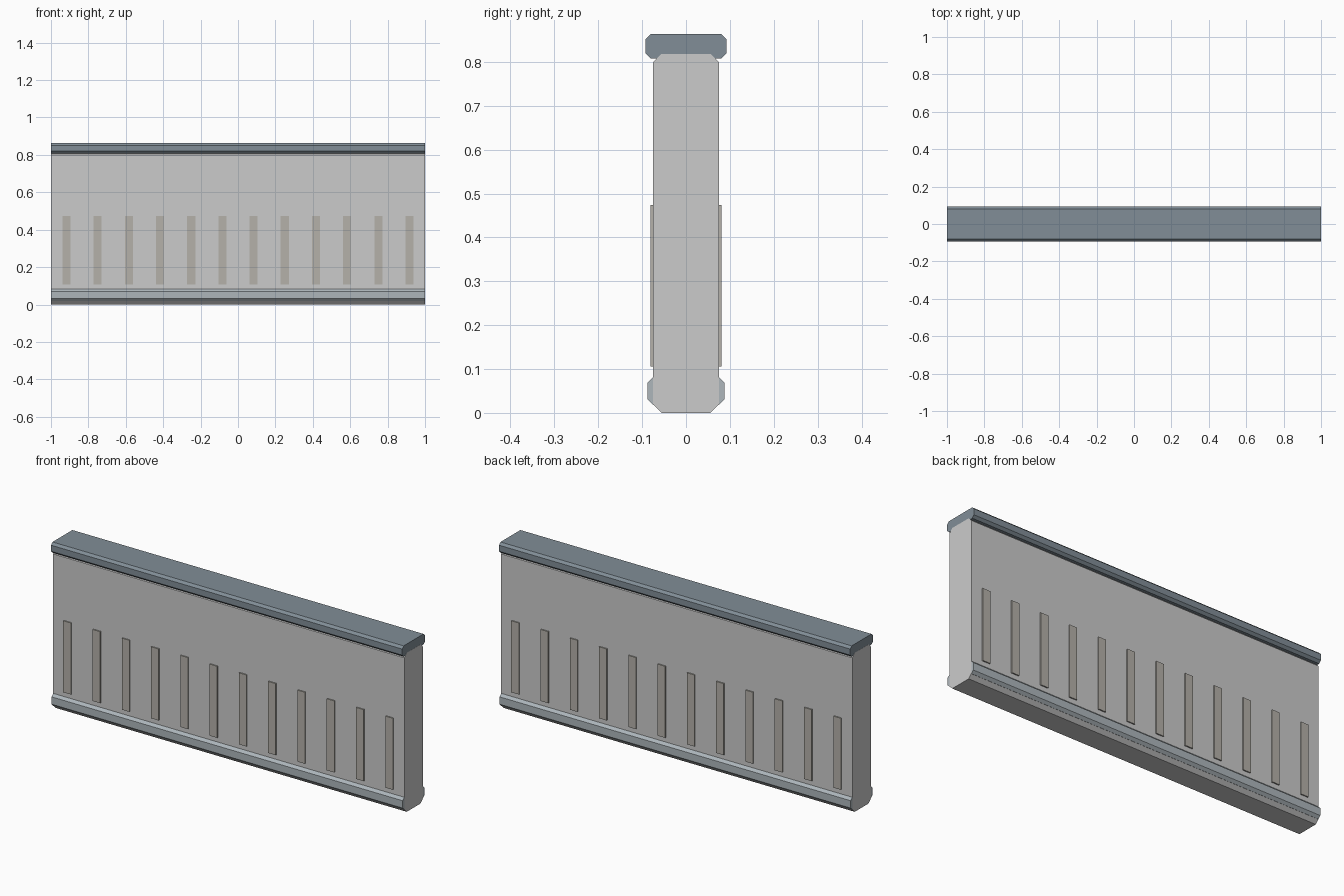
import bpy, bmesh

if "Cube" in bpy.data.objects:
    bpy.data.objects.remove(bpy.data.objects["Cube"])


def material(name, rgb):
    m = bpy.data.materials.new(name)
    m.diffuse_color = (*rgb, 1)
    m.use_nodes = True
    m.node_tree.nodes["Principled BSDF"].inputs["Base Color"].default_value = m.diffuse_color
    return m


def finish(name, bm, mat=None):
    bmesh.ops.recalc_face_normals(bm, faces=bm.faces[:])
    me = bpy.data.meshes.new(name)
    bm.to_mesh(me)
    bm.free()
    ob = bpy.data.objects.new(name, me)
    bpy.context.collection.objects.link(ob)
    if mat:
        me.materials.append(mat)
    return ob


def chamfered_bar(name, half_len, half_y, z0, z1, c, mat=None):
    """Chamfered rectangle in YZ, extruded along X."""
    right = [(half_y - c, z0), (half_y, z0 + c), (half_y, z1 - c), (half_y - c, z1)]
    profile = right + [(-y, z) for y, z in reversed(right)]
    bm = bmesh.new()
    face = bm.faces.new([bm.verts.new((-half_len, y, z)) for y, z in profile])
    ext = bmesh.ops.extrude_face_region(bm, geom=[face], use_keep_orig=True)
    moved = [g for g in ext["geom"] if isinstance(g, bmesh.types.BMVert)]
    bmesh.ops.translate(bm, verts=moved, vec=(2 * half_len, 0, 0))
    return finish(name, bm, mat)


def slat(name, x, side, mat):
    bm = bmesh.new()
    bmesh.ops.create_cube(bm, size=1)
    bmesh.ops.scale(bm, verts=bm.verts, vec=(0.043, 0.02, 0.368))
    bmesh.ops.translate(bm, verts=bm.verts, vec=(x, side * 0.071, 0.29))
    return finish(name, bm, mat)


cap_mat = material("cap_blue_grey", (0.22, 0.27, 0.31))
skirting_mat = material("skirting_grey", (0.42, 0.47, 0.50))
slat_mat = material("slat_taupe", (0.46, 0.44, 0.40))

# Main wall, top cap and base skirting (trim ends sit a hair inside the wall ends)
chamfered_bar("wall_panel", 1.0, 0.075, 0.0, 0.818, 0.019)
chamfered_bar("top_cap", 0.9995, 0.0925, 0.808, 0.863, 0.012, cap_mat)
chamfered_bar("base_skirting", 0.9995, 0.088, 0.018, 0.082, 0.013, skirting_mat)

# Twelve raised slats on both faces
for i in range(12):
    x = -1 + (i + 0.5) / 6
    slat(f"front_slat_{i + 1}", x, -1, slat_mat)
    slat(f"back_slat_{i + 1}", x, 1, slat_mat)
